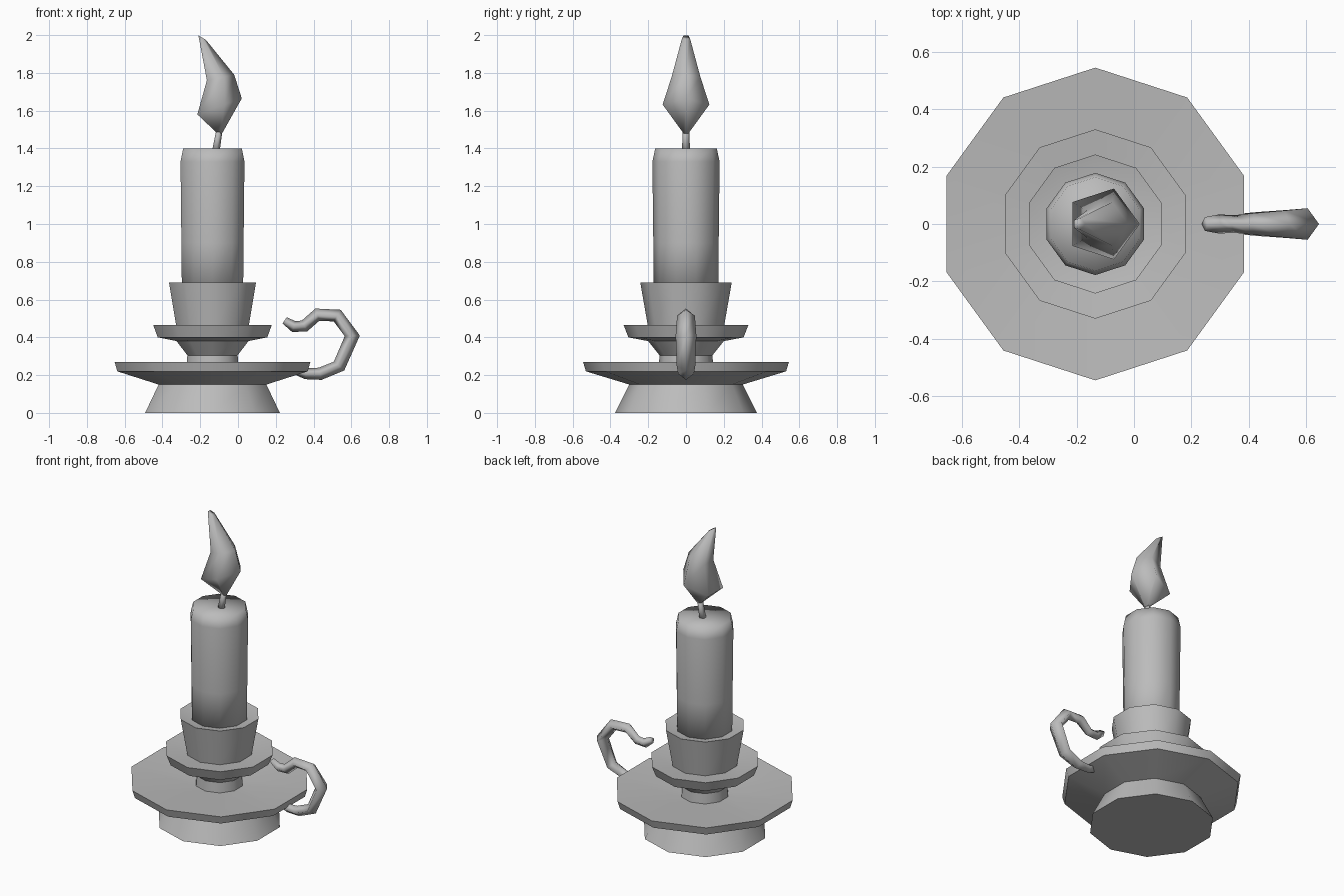
import bpy, bmesh, math
from mathutils import Vector

cube = bpy.data.objects.get("Cube")
if cube:
    bpy.data.objects.remove(cube, do_unlink=True)

# Single flat colour
grey = bpy.data.materials.new("plain_grey")
grey.use_nodes = True
COLOUR = (0.5, 0.5, 0.5, 1)
grey.diffuse_color = COLOUR
grey.node_tree.nodes["Principled BSDF"].inputs["Base Color"].default_value = COLOUR

AXIS_X = -0.135


def loft(name, rings, sharp_angle=None):
    """Skin a stack of equal point rings, cap both ends and smooth the result."""
    bm = bmesh.new()
    loops = [[bm.verts.new(p) for p in ring] for ring in rings]
    n = len(loops[0])
    for a, b in zip(loops, loops[1:]):
        for i in range(n):
            j = (i + 1) % n
            bm.faces.new((a[i], a[j], b[j], b[i]))
    bm.faces.new(loops[0][::-1])
    bm.faces.new(loops[-1])
    bmesh.ops.remove_doubles(bm, verts=bm.verts, dist=0.0005)
    bmesh.ops.recalc_face_normals(bm, faces=bm.faces)
    mesh = bpy.data.meshes.new(name)
    bm.to_mesh(mesh)
    bm.free()
    mesh.materials.append(grey)
    obj = bpy.data.objects.new(name, mesh)
    bpy.context.collection.objects.link(obj)
    bpy.ops.object.select_all(action='DESELECT')
    bpy.context.view_layer.objects.active = obj
    obj.select_set(True)
    if sharp_angle:
        bpy.ops.object.shade_smooth_by_angle(angle=math.radians(sharp_angle))
    else:
        bpy.ops.object.shade_smooth()
    return obj


def ring(cx, z, r, sides, start=0.0, slope=0.0):
    """Regular polygon about a vertical axis; slope tilts it along x."""
    pts = []
    for i in range(sides):
        a = start + math.tau * i / sides
        dx = r * math.cos(a)
        pts.append(Vector((cx + dx, r * math.sin(a), z + slope * dx)))
    return pts


def turned(name, profile, sharp_angle=None):
    return loft(name, [ring(AXIS_X, z, r, 10, math.pi / 2) for r, z in profile],
                sharp_angle)


# Holder: foot, dished plate, neck, saucer and cup
turned("candle_holder", [
    (0.375, 0), (0.30, 0.15), (0.53, 0.22), (0.545, 0.27),
    (0.145, 0.24), (0.14, 0.305), (0.20, 0.38), (0.305, 0.40),
    (0.33, 0.465), (0.20, 0.45), (0.242, 0.69), (0.17, 0.675)], 38)

# Candle with a softened top edge
turned("candle", [
    (0.17, 0.6), (0.173, 0.9), (0.178, 1.33), (0.163, 1.4), (0, 1.39)])

# Leaning wick
loft("wick", [ring(-0.122, 1.37, 0.023, 5), ring(-0.098, 1.51, 0.018, 5)])

# Five-sided flame bending towards its tip
loft("flame", [
    ring(-0.098, 1.48, 0.014, 5),
    ring(-0.11, 1.618, 0.13, 5, slope=0.36),
    ring(-0.10, 1.774, 0.08, 5, slope=0.2),
    ring(-0.192, 1.988, 0.022, 5, slope=-0.6)])

# Curled handle: x, z, half thickness in the curl plane, half width across it
path = [
    (0.29, 0.235, 0.025, 0.03), (0.36, 0.208, 0.03, 0.035),
    (0.435, 0.207, 0.033, 0.042), (0.535, 0.248, 0.036, 0.049),
    (0.605, 0.408, 0.04, 0.055), (0.525, 0.515, 0.036, 0.047),
    (0.42, 0.52, 0.034, 0.038), (0.352, 0.46, 0.032, 0.031),
    (0.295, 0.457, 0.03, 0.033), (0.247, 0.49, 0.02, 0.024)]
handle_rings = []
for i, (x, z, thick, wide) in enumerate(path):
    before, after = path[max(i - 1, 0)], path[min(i + 1, len(path) - 1)]
    along = Vector((after[0] - before[0], 0, after[1] - before[1])).normalized()
    out = Vector((along.z, 0, -along.x)) * thick
    side = Vector((0, wide, 0))
    centre = Vector((x, 0, z))
    handle_rings.append([centre + out, centre + side, centre - out, centre - side])
loft("handle", handle_rings)
